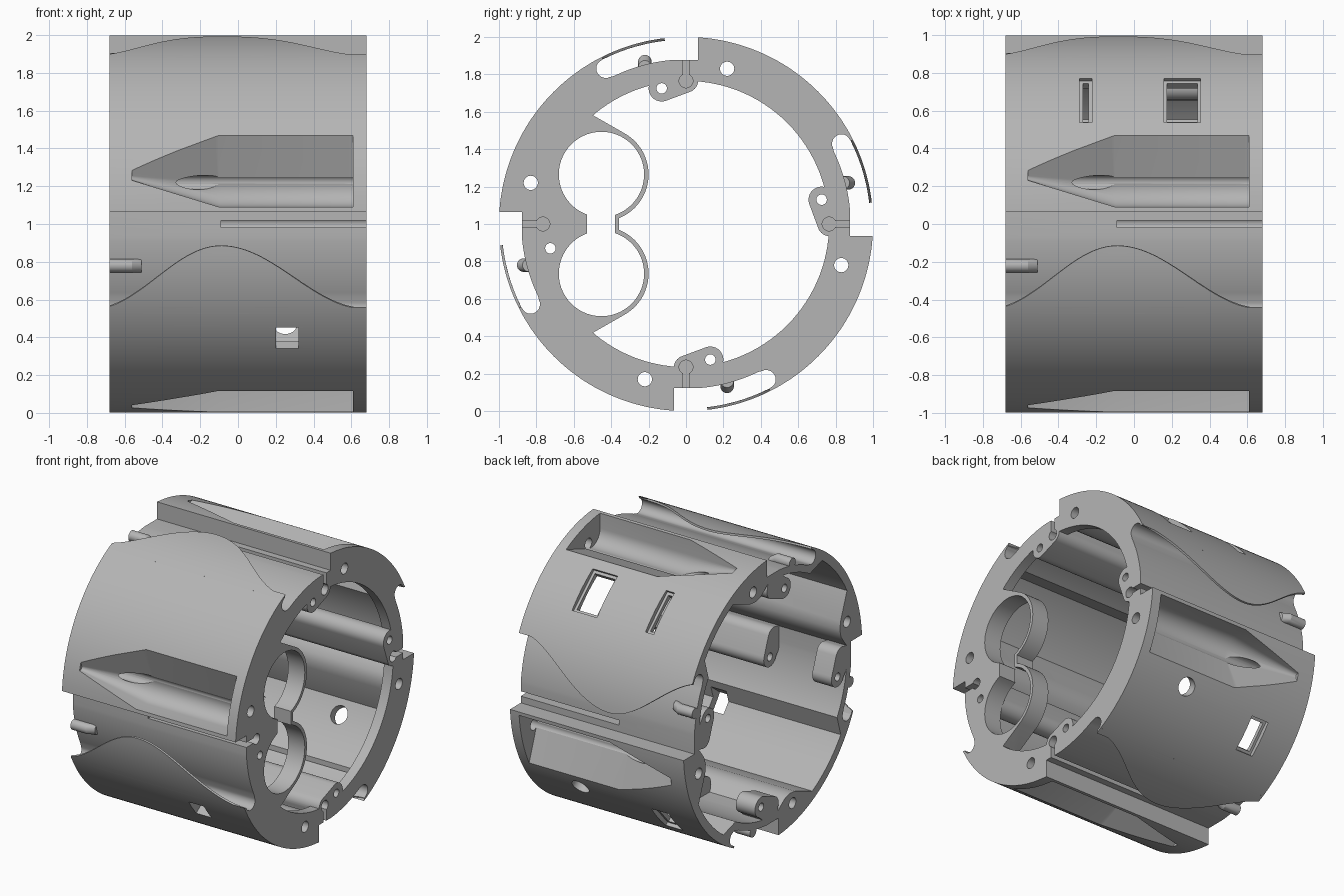
import bpy, bmesh
from math import sin, cos, pi, radians, acos
from mathutils import Matrix

cube = bpy.data.objects.get("Cube")
if cube:
    bpy.data.objects.remove(cube, do_unlink=True)

END, PLATE = 0.68, 0.61          # half length, inner side of the end plate
grey = bpy.data.materials.new("mid_grey")
grey.use_nodes = True
colour = (0.46, 0.46, 0.46, 1)
grey.diffuse_color = colour
grey.node_tree.nodes["Principled BSDF"].inputs["Base Color"].default_value = colour


def finish(name, bm):
    mesh = bpy.data.meshes.new(name)
    bm.to_mesh(mesh)
    bm.free()
    mesh.materials.append(grey)
    ob = bpy.data.objects.new(name, mesh)
    bpy.context.collection.objects.link(ob)
    return ob


def arc(r, a, b, n=24):
    """Points on the ring; angles run clockwise from the top."""
    steps = [radians(a + (b - a) * i / n) for i in range(n + 1)]
    return [(r * sin(t), r * cos(t)) for t in steps]


def circle(c, r, a=0, b=360, n=32):
    """Counter-clockwise arc about c; a full turn drops its last point."""
    pts = [(c[0] + r * cos(radians(a + (b - a) * i / n)),
            c[1] + r * sin(radians(a + (b - a) * i / n))) for i in range(n + 1)]
    return pts[:-1] if b - a == 360 else pts


def turn(pts, k):
    for _ in range(k):
        pts = [(-v, y) for y, v in pts]
    return pts


def ring(pts):
    """Repeat a clockwise quadrant outline around the axis."""
    return [p for k in (0, 3, 2, 1) for p in turn(pts, k)]


def loft(name, sections):
    """Closed solid through (x, outline) sections."""
    bm = bmesh.new()
    rows = [[bm.verts.new((x, y, v + 1)) for y, v in pts] for x, pts in sections]
    for a, b in zip(rows, rows[1:]):
        for i in range(len(a)):
            j = (i + 1) % len(a)
            bm.faces.new((a[i], a[j], b[j], b[i]))
    bm.faces.new(rows[0])
    bm.faces.new(rows[-1])
    bmesh.ops.recalc_face_normals(bm, faces=bm.faces)
    return finish(name, bm)


def prism(name, pts, x0, x1):
    return loft(name, [(x0, pts), (x1, pts)])


def block(name, x, sx, angle, st, r0, r1, k):
    """Box pointing outwards from the axis, angle clockwise in quadrant k."""
    bm = bmesh.new()
    bmesh.ops.create_cube(bm, size=1)
    m = (Matrix.Translation((0, 0, 1)) @ Matrix.Rotation(radians(90 * k - angle), 4, "X")
         @ Matrix.Translation((x, 0, (r0 + r1) / 2)) @ Matrix.Diagonal((sx, st, r1 - r0, 1)))
    bm.transform(m)
    return finish(name, bm)


def apply_modifiers(ob):
    deps = bpy.context.evaluated_depsgraph_get()
    mesh = bpy.data.meshes.new_from_object(ob.evaluated_get(deps))
    ob.modifiers.clear()
    ob.data = mesh


def combine(ob, others, operation):
    for other in others:
        mod = ob.modifiers.new("cut", "BOOLEAN")
        mod.operation, mod.object, mod.solver = operation, other, "EXACT"
        apply_modifiers(ob)
        bpy.data.objects.remove(other, do_unlink=True)


def smooth(ob):
    bpy.ops.object.select_all(action="DESELECT")
    ob.select_set(True)
    bpy.context.view_layer.objects.active = ob
    bpy.ops.object.shade_smooth_by_angle(angle=radians(25))


# Housing: stepped outer outline with a rounded channel under each flap
outer = [(0.065, 0.877), (0.065, 0.998)] + arc(1, 5, 64, 40)
channel_end = [(0.935 + 0.05 * cos(t), 62.6 - 3 * sin(t))
               for t in [pi * i / 12 for i in range(13)]]
outer += [arc(r, a, a, 1)[0] for r, a in channel_end]
outer += arc(0.88, 64, 85.5, 14)
housing = prism("housing", ring(outer), -END, END)

# Hollow interior with inward bulges behind the recesses
inner = [(0.05, 0.829), (0.1, 0.79), (0.14, 0.762), (0.19, 0.75), (0.25, 0.757)]
inner += arc(0.94, 28, 54, 18) + arc(0.83, 60, 86, 18)
combine(housing, [prism("hollow", ring(inner), -0.8, PLATE),
                  prism("mouth", arc(0.765, 0, 357, 119), 0.5, 0.8)], "DIFFERENCE")

# Twin-ring bracket at the front of the end plate
upper = (-0.452, 0.265)
half = circle(upper, 0.252, -68, 60, 32)
bracket_outline = half + [(-0.5, 0.583)]
bracket_outline += arc(0.81, -42, -138, 40)
bracket_outline += [(-0.5, -0.583)] + [(y, -v) for y, v in reversed(half)]
bracket = prism("bracket", bracket_outline, 0.55, END)
bores = [prism("bore", circle((upper[0], s * upper[1]), 0.228, n=56), 0.4, 0.8) for s in (1, -1)]
gap = prism("gap", [(-0.53, -0.05), (-0.38, -0.05), (-0.38, 0.05), (-0.53, 0.05)], 0.4, 0.8)
combine(bracket, bores + [gap], "DIFFERENCE")
combine(housing, [bracket], "UNION")

# Rounded ears carrying the bolt holes and keyed grooves
ear = circle((-0.13, 0.725), 0.07, 110, 292, 16)
ear += circle((0, 0.768), 0.065, -68, 20, 10) + [(0.05, 0.85), (-0.08, 0.85)]
for k in range(4):
    combine(housing, [prism("ear", turn(ear, k), -0.15, END),
                      prism("rear_ear", turn(ear, k), -END, -0.53)], "UNION")

# Side recesses tapering to a nose, bolt holes and grooves
recess = [(0.09, 1.3)] + circle((0.19, 0.89), 0.1, 180, 292, 12)
recess += [(0.47, 0.883), (0.47, 1.3)]
nose = [(0.265 + (y - 0.28) * 0.18, 0.964 + (v - 0.883) * 0.18) for y, v in recess]
key = circle((0, 0.765), 0.037, 118, 422, 24) + [(0.0175, 0.95), (-0.0175, 0.95)]
for k in range(4):
    combine(housing, [
        loft("recess", [(-0.56, turn(nose, k)), (-0.1, turn(recess, k)), (PLATE, turn(recess, k))]),
        prism("long_hole", turn(circle((0.22, 0.83), 0.038), k), -0.8, 0.8),
        prism("ear_hole", turn(circle((-0.13, 0.725), 0.028), k), -0.8, 0.8),
        prism("groove", turn(key, k), -0.09, 0.8)], "DIFFERENCE")

# Windows with shallow frames: x, width, angle, length, quadrant
for x, w, a, length, k in ((0.255, 0.16, 41.5, 0.27, 0), (-0.255, 0.03, 41.5, 0.27, 0),
                           (-0.37, 0.1, 42, 0.2, 3)):
    combine(housing, [block("window", x, w, a, length, 0.85, 1.1, k),
                      block("frame", x, w + 0.035, a, length + 0.04, 0.968, 1.1, k)], "DIFFERENCE")
combine(housing, [block("port", 0.26, 0.12, 52.8, 0.14, 0.85, 1.1, 2)], "DIFFERENCE")

# Round port in the lower back quadrant
bm = bmesh.new()
bmesh.ops.create_cone(bm, cap_ends=True, segments=40, radius1=0.062, radius2=0.062, depth=0.3)
bm.transform(Matrix.Translation((0, 0, 1)) @ Matrix.Rotation(radians(270 - 34.5), 4, "X")
             @ Matrix.Translation((0.25, 0, 0.95)))
combine(housing, [finish("round_port", bm)], "DIFFERENCE")
smooth(housing)


# Thin flaps with a wavy free edge over the channels
def edge_angle(x):
    reach = 0.77 if x > -0.09 else 0.68
    return acos(0.283 - 0.168 * cos(pi * (x + 0.09) / reach))


bm = bmesh.new()
NX, NA, ROOT = 64, 10, radians(61.5)
for k in range(4):
    grid = []
    for i in range(NX + 1):
        x = -END + 2 * END * i / NX
        row = []
        for j in range(NA + 1):
            t = ROOT + (edge_angle(x) - ROOT) * j / NA
            y, v = turn([(sin(t), cos(t))], k)[0]
            row.append(bm.verts.new((x, y, v + 1)))
        grid.append(row)
    for i in range(NX):
        for j in range(NA):
            bm.faces.new((grid[i][j], grid[i + 1][j], grid[i + 1][j + 1], grid[i][j + 1]))
flaps = finish("wavy_flaps", bm)
solid = flaps.modifiers.new("thickness", "SOLIDIFY")
solid.thickness, solid.offset = 0.014, -1
apply_modifiers(flaps)
smooth(flaps)

# Short pins in the channels at the open end, with slanted tips
for k in range(4):
    pin = circle((-0.22, 0.868), 0.036, n=24)
    tip = [(y, v - 0.03) for y, v in pin]
    smooth(loft("channel_pin", [(-END, turn(pin, k)), (-0.56, turn(pin, k)), (-0.51, turn(tip, k))]))
